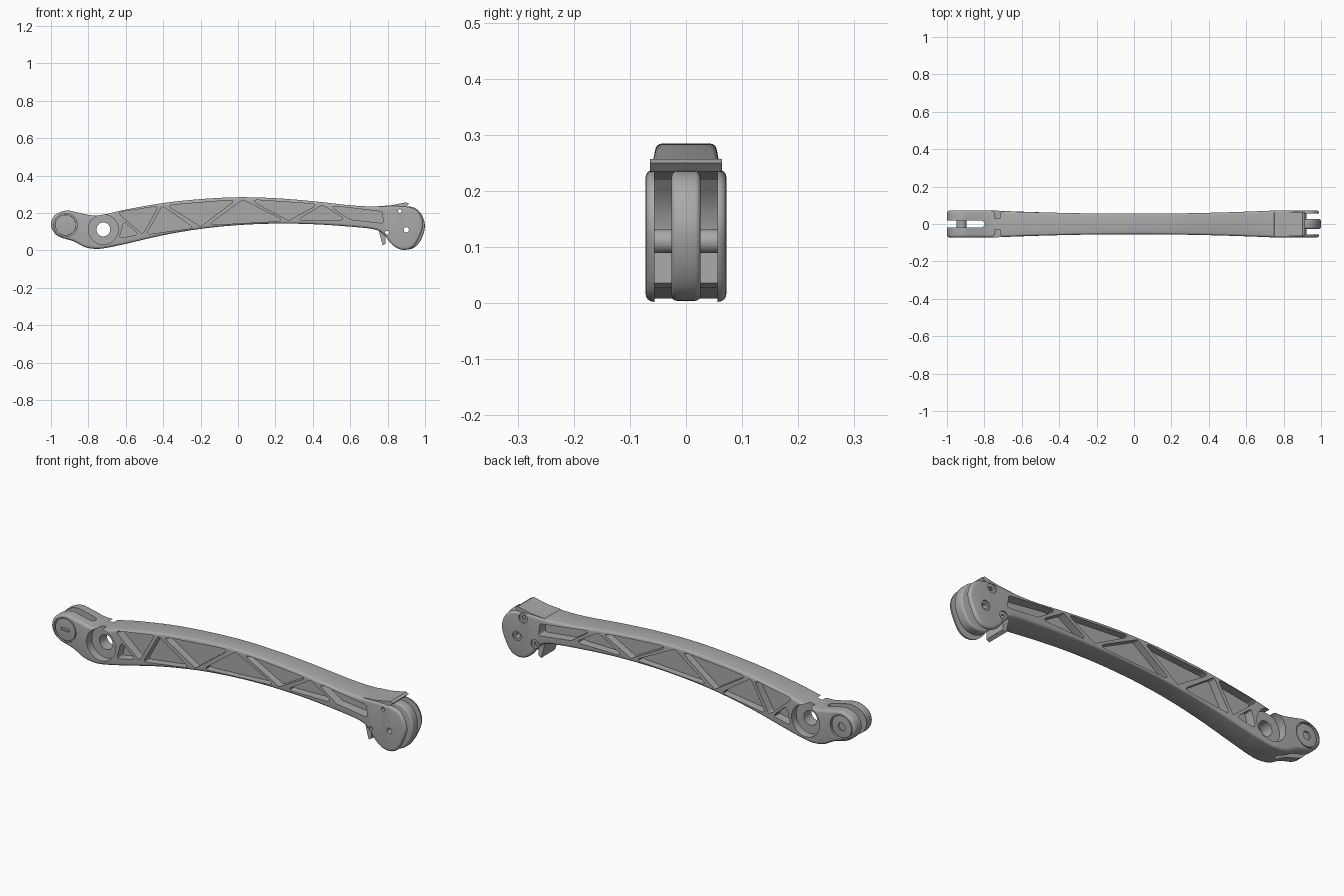
import bpy, bmesh, math
from mathutils import Vector

if "Cube" in bpy.data.objects:
    bpy.data.objects.remove(bpy.data.objects["Cube"], do_unlink=True)

grey = bpy.data.materials.new("machined_grey")
grey.use_nodes = True
grey.diffuse_color = (0.4, 0.4, 0.4, 1)
grey.node_tree.nodes["Principled BSDF"].inputs["Base Color"].default_value = (0.4, 0.4, 0.4, 1)


def smooth_loop(pts, n=5):
    """Closed Catmull-Rom curve through the points."""
    out, k = [], len(pts)
    for i in range(k):
        a, b, c, d = (Vector(pts[(i + j) % k]) for j in (-1, 0, 1, 2))
        for s in range(n):
            t = s / n
            out.append(0.5 * (2 * b + (c - a) * t + (2 * a - 5 * b + 4 * c - d) * t**2
                              + (3 * b - a - 3 * c + d) * t**3))
    return out


def round_corners(pts, r, n=5):
    """Polygon with every corner replaced by a small curve."""
    out, k = [], len(pts)
    for i in range(k):
        a, p, b = (Vector(pts[(i + j) % k]) for j in (-1, 0, 1))
        u, v = (a - p).normalized(), (b - p).normalized()
        cut = min(r / math.tan(u.angle(v) / 2), 0.4 * min((a - p).length, (b - p).length))
        s, e = p + u * cut, p + v * cut
        for j in range(n + 1):
            t = j / n
            out.append(s * (1 - t)**2 + p * 2 * t * (1 - t) + e * t**2)
    return out


def circle(x, z, r, n=40):
    return [(x + r * math.cos(math.tau * i / n), z + r * math.sin(math.tau * i / n)) for i in range(n)]


def prism(name, pts, y0, y1, rim=0, shape=None):
    """Extrude an x-z outline along y, with optional rounded rims."""
    bm = bmesh.new()
    base = bm.faces.new([bm.verts.new((p[0], y0, p[1])) for p in pts])
    res = bmesh.ops.extrude_face_region(bm, geom=[base])
    for v in (g for g in res["geom"] if isinstance(g, bmesh.types.BMVert)):
        v.co.y = y1
    bmesh.ops.recalc_face_normals(bm, faces=bm.faces)
    if rim:
        edges = [e for e in bm.edges if abs(e.verts[0].co.y - e.verts[1].co.y) < 1e-6]
        bmesh.ops.bevel(bm, geom=edges, offset=rim, segments=4, profile=0.5,
                        affect='EDGES', clamp_overlap=True)
    if shape:
        for i in range(-19, 20):
            bmesh.ops.bisect_plane(bm, geom=bm.verts[:] + bm.edges[:] + bm.faces[:],
                                   plane_co=(i * 0.05 + 0.003, 0, 0), plane_no=(1, 0, 0))
        for v in bm.verts:
            v.co.y *= shape(v.co.x)
    bmesh.ops.recalc_face_normals(bm, faces=bm.faces)
    me = bpy.data.meshes.new(name)
    bm.to_mesh(me)
    bm.free()
    me.materials.append(grey)
    ob = bpy.data.objects.new(name, me)
    bpy.context.collection.objects.link(ob)
    return ob


def cut(targets, pts, y0, y1):
    """Subtract an extruded outline from each target."""
    cutter = prism("cutter", pts, y0, y1)
    for ob in targets:
        m = ob.modifiers.new("cut", 'BOOLEAN')
        m.operation, m.object, m.solver = 'DIFFERENCE', cutter, 'EXACT'
        bpy.context.view_layer.objects.active = ob
        bpy.ops.object.modifier_apply(modifier=m.name)
    bpy.data.objects.remove(cutter, do_unlink=True)


W = 0.072

# Arched arm with rounded rims, narrower at the middle
outline = [(-0.92, 0.213), (-0.86, 0.203), (-0.78, 0.187), (-0.71, 0.193), (-0.6, 0.218), (-0.4, 0.253),
           (-0.2, 0.274), (0, 0.284), (0.2, 0.279), (0.4, 0.263), (0.6, 0.241), (0.72, 0.235),
           (0.82, 0.238), (0.9, 0.234), (0.95, 0.218), (0.98, 0.18), (0.99, 0.13), (0.97, 0.07),
           (0.94, 0.022), (0.9, 0.003), (0.855, 0.01), (0.815, 0.04), (0.78, 0.085), (0.73, 0.112),
           (0.6, 0.127), (0.4, 0.14), (0.2, 0.143), (0, 0.135), (-0.2, 0.115), (-0.4, 0.081),
           (-0.6, 0.035), (-0.7, 0.014), (-0.76, 0.008), (-0.82, 0.018), (-0.88, 0.049),
           (-0.95, 0.07), (-0.985, 0.098), (-1, 0.14), (-0.98, 0.188)]
arm = prism("arm", smooth_loop(outline), -W, W, 0.014,
            lambda x: (0.055 + 0.017 * min(1, (x / 0.75)**2)) / W)

# Truss pockets on both sides, leaving a central web
pockets = [
    [(-0.61, 0.155), (-0.53, 0.085), (-0.635, 0.065)],
    [(-0.645, 0.203), (-0.425, 0.237), (-0.51, 0.087)],
    [(-0.405, 0.238), (-0.235, 0.12), (-0.49, 0.085)],
    [(-0.38, 0.241), (-0.01, 0.271), (-0.2, 0.128)],
    [(0.025, 0.27), (0.25, 0.158), (-0.16, 0.135)],
    [(0.06, 0.272), (0.43, 0.247), (0.27, 0.16)],
    [(0.45, 0.242), (0.58, 0.163), (0.31, 0.158)],
    [(0.485, 0.241), (0.77, 0.207), (0.778, 0.145), (0.6, 0.165)],
]
WEB = 0.02
for p in pockets:
    for s in (-1, 1):
        cut([arm], round_corners(p, 0.012), s * WEB, s * 0.1)

# Pivot hole with counterbores
for s in (-1, 1):
    cut([arm], circle(-0.72, 0.112, 0.08, 48), s * 0.03, s * 0.1)
cut([arm], circle(-0.72, 0.112, 0.037), -0.1, 0.1)

# Upright slot at the right end, rounded inside, made lying down then turned
slot = prism("slot_cutter", [(-1.1, -0.02), (-0.82, -0.02)]
             + [(-0.82 + 0.02 * math.sin(math.pi * i / 10), -0.02 * math.cos(math.pi * i / 10))
                for i in range(1, 10)] + [(-0.82, 0.02), (-1.1, 0.02)], -0.4, 0.4)
for v in slot.data.vertices:
    v.co = (v.co.x, -v.co.z, v.co.y)
m = arm.modifiers.new("slot", 'BOOLEAN')
m.operation, m.object, m.solver = 'DIFFERENCE', slot, 'EXACT'
bpy.context.view_layer.objects.active = arm
bpy.ops.object.modifier_apply(modifier=m.name)
bpy.data.objects.remove(slot, do_unlink=True)

# Round seats and pin heads at the slotted end
PX, PZ = -0.922, 0.135
for s in (-1, 1):
    cut([arm], circle(PX, PZ, 0.062), s * 0.06, s * 0.1)
pin = prism("slot_pin", circle(PX, PZ, 0.027), -0.06, 0.06)
front_cap = prism("front_pin_cap", circle(PX, PZ, 0.056), -0.069, -0.055, 0.002)
back_cap = prism("back_pin_cap", circle(PX, PZ, 0.056), 0.055, 0.069, 0.002)
cut([front_cap], round_corners([(PX - 0.024, PZ - 0.007), (PX + 0.024, PZ - 0.007),
                                (PX + 0.024, PZ + 0.007), (PX - 0.024, PZ + 0.007)], 0.005), -0.1, -0.061)
cut([back_cap, pin], circle(PX, PZ, 0.022, 6), 0.045, 0.1)

# Fork cavity at the left end
cut([arm], [(0.9, 0.3), (0.86, 0.236), (0.82, 0.2), (0.795, 0.16), (0.787, 0.12), (0.787, 0.06),
            (0.8, -0.05), (1.1, -0.05), (1.1, 0.3)], -0.056, 0.056)

# Top lip and lower tooth around the fork
lip = prism("top_lip", [(0.74, 0.225), (0.75, 0.236), (0.82, 0.241), (0.9, 0.257), (0.914, 0.25),
                        (0.9, 0.235), (0.86, 0.226), (0.8, 0.205)], -0.064, 0.064)
tooth = prism("lower_tooth", [(0.745, 0.13), (0.757, 0.09), (0.765, 0.055), (0.774, 0.027),
                              (0.79, 0.036), (0.788, 0.13)], -0.056, 0.056)

# Rounded link between the fork plates, and its pin
link = prism("centre_link", smooth_loop([(0.88, 0.233), (0.94, 0.229), (0.98, 0.195), (0.999, 0.135),
                                         (0.985, 0.07), (0.95, 0.02), (0.9, 0.004), (0.85, 0.018),
                                         (0.815, 0.065), (0.805, 0.13), (0.83, 0.2)]),
             -0.026, 0.026, 0.01)
link_pin = prism("link_pin", circle(0.9, 0.11, 0.021), -0.06, 0.06)

# Fastener holes, counterbored at the back
for x, z, r in ((0.865, 0.21, 0.01), (0.797, 0.095, 0.01), (0.9, 0.11, 0.014)):
    cut([arm, lip, tooth, link, link_pin], circle(x, z, r, 24), -0.1, 0.1)
    cut([arm], circle(x, z, 0.024, 32), 0.064, 0.1)

# Smooth shading with sharp edges kept
for ob in (arm, pin, front_cap, back_cap, lip, tooth, link, link_pin):
    bpy.ops.object.select_all(action='DESELECT')
    ob.select_set(True)
    bpy.context.view_layer.objects.active = ob
    bpy.ops.object.shade_smooth_by_angle(angle=math.radians(30))
